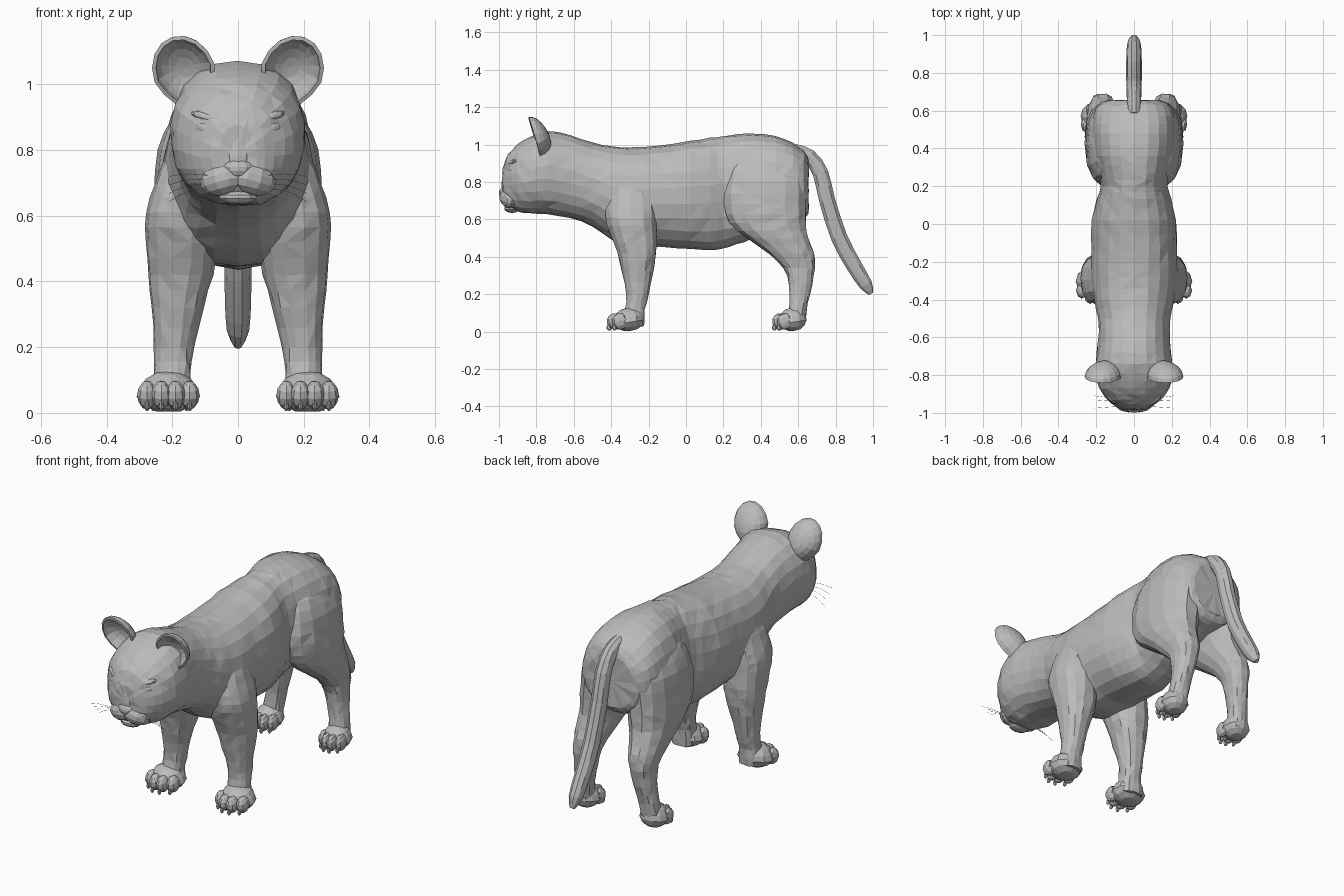
import bpy, bmesh, math, random
from mathutils import Vector, Euler

random.seed(4)
cube = bpy.data.objects.get("Cube")
if cube:
    bpy.data.objects.remove(cube)

GREY = (0.5, 0.5, 0.5, 1)
fur = bpy.data.materials.new("grey_fur")
fur.use_nodes = True
fur.diffuse_color = GREY
fur.node_tree.nodes["Principled BSDF"].inputs["Base Color"].default_value = GREY


def finish(name, bm, mirror=False):
    bmesh.ops.recalc_face_normals(bm, faces=bm.faces)
    me = bpy.data.meshes.new(name)
    bm.to_mesh(me)
    bm.free()
    me.materials.append(fur)
    ob = bpy.data.objects.new(name, me)
    bpy.context.collection.objects.link(ob)
    if mirror:
        ob.modifiers.new("both_sides", "MIRROR").use_mirror_merge = False
    return ob


def spline(rows, steps):
    """Catmull-Rom interpolation of station rows."""
    out = []
    rows = [Vector(r) for r in rows]
    for i in range(len(rows) - 1):
        a, b, c, d = (rows[min(max(i + k, 0), len(rows) - 1)] for k in (-1, 0, 1, 2))
        for s in range(steps):
            t = s / steps
            out.append(b + ((c - a) * t + (a * 2 - b * 5 + c * 4 - d) * t * t
                            + (b * 3 - a - c * 3 + d) * t ** 3) * 0.5)
    return out + [rows[-1]]


def loft(name, rings, mirror=False, jitter=0.0):
    """Skin rings of points, closing both ends with a fan."""
    bm = bmesh.new()
    loops = []
    for ring in rings:
        loops.append([bm.verts.new(p + Vector([random.uniform(-jitter, jitter) for _ in p]))
                      for p in ring])
    n = len(loops[0])
    for a, b in zip(loops, loops[1:]):
        for i in range(n):
            bm.faces.new((a[i], a[(i + 1) % n], b[(i + 1) % n], b[i]))
    for end in (loops[0], loops[-1]):
        mid = bm.verts.new(sum((v.co for v in end), Vector()) / n)
        for i in range(n):
            bm.faces.new((end[i], end[(i + 1) % n], mid))
    bmesh.ops.triangulate(bm, faces=bm.faces[:], quad_method="SHORT_EDGE")
    return finish(name, bm, mirror)


def power(v, e):
    return math.copysign(abs(v) ** e, v)


def leg(name, rows):
    """Rows: z, centre x, centre y, radius x, radius y."""
    rings = []
    for z, x, y, rx, ry in spline(rows, 2):
        rings.append([Vector((x + rx * power(math.cos(a), 0.85), y + ry * power(math.sin(a), 0.85), z))
                      for a in (math.tau * i / 14 for i in range(14))])
    return loft(name, rings, True, 0.003)


def blob(bm, at, size, rot=(0, 0, 0), seg=10, rows=7):
    new = bmesh.ops.create_uvsphere(bm, u_segments=seg, v_segments=rows, radius=1)["verts"]
    turn = Euler(rot).to_matrix()
    for v in new:
        v.co = turn @ (v.co * Vector(size)) + Vector(at)
    return new


# Head, neck and torso in one skin: y, top, bottom, half width
body = [
    (-0.98, 0.875, 0.70, 0.06), (-0.955, 0.945, 0.665, 0.115), (-0.90, 1.0, 0.64, 0.168),
    (-0.83, 1.04, 0.63, 0.20), (-0.74, 1.072, 0.628, 0.205), (-0.62, 1.05, 0.605, 0.19),
    (-0.50, 1.01, 0.565, 0.192), (-0.40, 0.99, 0.49, 0.215), (-0.28, 0.985, 0.445, 0.23),
    (-0.14, 0.995, 0.455, 0.228), (0.02, 1.018, 0.44, 0.224), (0.13, 1.035, 0.435, 0.198),
    (0.20, 1.045, 0.445, 0.177), (0.27, 1.053, 0.465, 0.187), (0.36, 1.06, 0.50, 0.212),
    (0.48, 1.045, 0.55, 0.222), (0.57, 1.01, 0.58, 0.215), (0.63, 0.965, 0.60, 0.19),
    (0.655, 0.92, 0.63, 0.14)]
rings = []
for y, top, low, hw in spline(body, 2):
    mid, half = (top + low) / 2, (top - low) / 2
    rings.append([Vector((hw * power(math.cos(a), 0.85), y, mid + half * power(math.sin(a), 0.95)))
                  for a in (math.tau * (i + 0.5) / 22 for i in range(22))])
loft("body", rings, False, 0.003)

# Legs with shoulders and haunches
leg("front_legs", [
    (0.88, 0.11, -0.28, 0.05, 0.06), (0.78, 0.13, -0.29, 0.092, 0.115),
    (0.70, 0.15, -0.295, 0.102, 0.13), (0.61, 0.168, -0.295, 0.112, 0.138),
    (0.52, 0.172, -0.28, 0.108, 0.125), (0.42, 0.175, -0.262, 0.10, 0.105),
    (0.32, 0.185, -0.26, 0.078, 0.085), (0.20, 0.195, -0.26, 0.06, 0.06),
    (0.12, 0.20, -0.272, 0.057, 0.055), (0.03, 0.205, -0.28, 0.065, 0.055)])
leg("hind_legs", [
    (0.97, 0.08, 0.42, 0.05, 0.09), (0.90, 0.11, 0.42, 0.092, 0.175),
    (0.80, 0.13, 0.425, 0.114, 0.218), (0.68, 0.14, 0.422, 0.117, 0.222),
    (0.58, 0.148, 0.438, 0.112, 0.208), (0.50, 0.157, 0.49, 0.10, 0.165),
    (0.42, 0.165, 0.56, 0.082, 0.125), (0.34, 0.17, 0.607, 0.064, 0.085),
    (0.25, 0.18, 0.612, 0.055, 0.062), (0.15, 0.195, 0.603, 0.05, 0.05),
    (0.04, 0.205, 0.585, 0.055, 0.05)])

# Paws with four broad toes and claws each
for name, px, py, w, d in (("front_paws", 0.212, -0.305, 0.092, 0.085),
                           ("hind_paws", 0.207, 0.57, 0.072, 0.075)):
    bm = bmesh.new()
    for v in blob(bm, (px, py, 0.064), (w, d, 0.064), (0.15, 0, 0), 12):
        v.co.x = px + (v.co.x - px) * (1.08 if v.co.z < 0.06 else 0.96)
    for k in (-1.5, -0.5, 0.5, 1.5):
        tx, ty = px + k * w * 0.47, py - d * (0.88 if abs(k) < 1 else 0.55)
        blob(bm, (tx, ty, 0.054), (w * 0.33, 0.044, 0.044), (0.3, 0, 0), 8, 6)
        blob(bm, (tx, ty - 0.032, 0.02), (0.008, 0.013, 0.016), (0.4, 0, 0), 6, 4)
    for v in bm.verts:
        v.co.z = max(v.co.z, 0.004)
    finish(name, bm, True)

# Tail: y, z, radius
rings = []
path = spline([(0.58, 0.965, 0.036), (0.66, 0.935, 0.038), (0.72, 0.845, 0.04), (0.755, 0.70, 0.041),
               (0.82, 0.50, 0.042), (0.90, 0.35, 0.04), (0.962, 0.25, 0.034),
               (0.99, 0.202, 0.012)], 2)
for i, (y, z, r) in enumerate(path):
    go = path[min(i + 1, len(path) - 1)] - path[max(i - 1, 0)]
    side = Vector((0, -go[1], go[0])).normalized()
    rings.append([Vector((r * math.cos(a), y, z)) + side * r * 1.1 * math.sin(a)
                  for a in (math.tau * k / 10 for k in range(10))])
loft("tail", rings)

# Ears: forward-facing cups, narrowing and deepening towards the base
bm = bmesh.new()
cup = blob(bm, (0, 0, 0), (1, 1, 1), (math.pi / 2, 0, 0), 16, 10)
bmesh.ops.delete(bm, geom=[v for v in cup if v.co.y < -0.05], context="VERTS")
tilt = Euler((0.3, 0.3, 0.12)).to_matrix()
for v in bm.verts:
    narrow = 1 - 0.22 * max(0, -v.co.z)
    v.co = tilt @ Vector((v.co.x * 0.096 * narrow, v.co.y * (0.078 - 0.015 * v.co.z), v.co.z * 0.12))
    v.co += Vector((0.163, -0.808, 1.035))
ears = finish("ears", bm, True)
rim = ears.modifiers.new("thickness", "SOLIDIFY")
rim.thickness = 0.012
rim.offset = -1

# Face details
bm = bmesh.new()
blob(bm, (0.105, -0.938, 0.868), (0.03, 0.014, 0.018), (0, -0.15, 0.5))
finish("eyes", bm, True)
bm = bmesh.new()
blob(bm, (0.10, -0.93, 0.902), (0.05, 0.02, 0.014), (0, -0.25, 0.5))
finish("brows", bm, True)
bm = bmesh.new()
blob(bm, (0.05, -0.945, 0.712), (0.072, 0.048, 0.05), (0, 0.25, 0.45))
finish("muzzle", bm, True)
bm = bmesh.new()
blob(bm, (0, -0.958, 0.80), (0.042, 0.028, 0.10), (-0.12, 0, 0))
finish("nose_bridge", bm)
bm = bmesh.new()
for v in blob(bm, (0, -0.975, 0.742), (0.042, 0.025, 0.028)):
    v.co.x *= 1 + (v.co.z - 0.742) * 12
finish("nose", bm)
bm = bmesh.new()
blob(bm, (0, -0.93, 0.658), (0.06, 0.042, 0.024))
finish("chin", bm)

# Whiskers
cu = bpy.data.curves.new("whiskers", "CURVE")
cu.dimensions = "3D"
cu.bevel_depth = 0.0007
cu.bevel_resolution = 0
cu.materials.append(fur)
for s in (-1, 1):
    for k in range(4):
        y, z = -0.965 + 0.012 * k, 0.72 - 0.014 * k
        line = cu.splines.new("POLY")
        line.points.add(4)
        for i, p in enumerate(line.points):
            t = i / 4
            p.co = (s * (0.075 + 0.135 * t), y + 0.01 * t * (k - 1),
                    z + 0.03 * t - (0.03 + 0.012 * k) * t * t, 1)
whiskers = bpy.data.objects.new("whiskers", cu)
bpy.context.collection.objects.link(whiskers)
